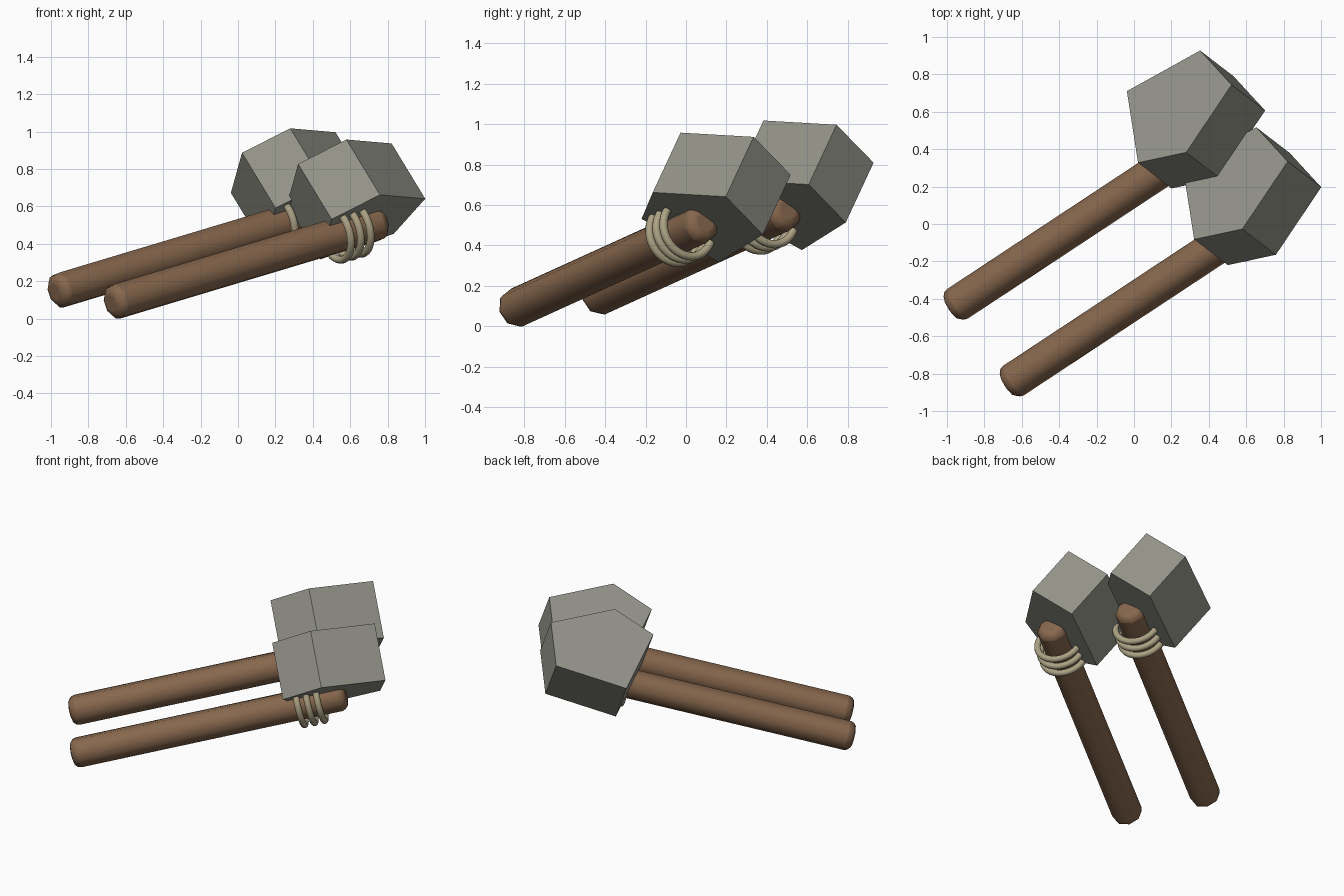
import bpy, bmesh, math
from mathutils import Matrix, Vector

cube = bpy.data.objects.get("Cube")
if cube:
    bpy.data.objects.remove(cube, do_unlink=True)


def material(name, color):
    m = bpy.data.materials.new(name)
    m.use_nodes = True
    m.diffuse_color = (*color, 1)
    m.node_tree.nodes["Principled BSDF"].inputs["Base Color"].default_value = (*color, 1)
    return m


wood = material("brown wood", (0.24, 0.135, 0.074))
stone = material("grey stone", (0.29, 0.29, 0.25))
rope = material("tan rope", (0.41, 0.36, 0.23))

# Hammer frame: local x runs along the handle, local z points up out of the head
along = Vector((1, 0.66, 0.3)).normalized()
up = Vector((-0.18, 0.137, 0.295))
up = (up - along * up.dot(along)).normalized()
side = up.cross(along)
frame = Matrix((along, side, up)).transposed().to_4x4()
AXIS_Y, AXIS_Z = -0.094, 0.419
HEAD_PROFILE = [(0.512, 0.178), (0.978, 0.136), (1.062, -0.164), (0.678, -0.369), (0.408, -0.252)]
HEAD_BOTTOM, HEAD_TOP = 0.443, 0.815


def finish(obj, name, mat, place, smooth):
    obj.name = name
    obj.data.materials.append(mat)
    obj.matrix_world = place @ obj.matrix_world
    if smooth:
        bpy.ops.object.select_all(action="DESELECT")
        obj.select_set(True)
        bpy.context.view_layer.objects.active = obj
        bpy.ops.object.shade_smooth_by_angle(angle=math.radians(60))


def on_axis(x, lift=0.0):
    turn = Matrix.Rotation(math.pi / 2, 4, "Y")
    return Matrix.Translation((x, AXIS_Y, AXIS_Z + lift)) @ turn


def add_handle(name, place, start=-1.0, end=0.79):
    bpy.ops.mesh.primitive_cylinder_add(vertices=8, radius=0.098, depth=end - start)
    obj = bpy.context.object
    obj.matrix_world = on_axis((start + end) / 2)
    # Rounded ends
    bevel = obj.modifiers.new("rounded_ends", "BEVEL")
    bevel.width, bevel.segments = 0.045, 3
    bevel.limit_method, bevel.angle_limit = "ANGLE", math.radians(60)
    finish(obj, name, wood, place, True)


def add_head(name, place):
    # Five-sided stone block
    bm = bmesh.new()
    base = bm.faces.new([bm.verts.new((x, y, HEAD_BOTTOM)) for x, y in HEAD_PROFILE])
    result = bmesh.ops.extrude_face_region(bm, geom=[base])
    top = [v for v in result["geom"] if isinstance(v, bmesh.types.BMVert)]
    bmesh.ops.translate(bm, verts=top, vec=(0, 0, HEAD_TOP - HEAD_BOTTOM))
    # Extruding can leave the starting face out, so close the underside if open
    bmesh.ops.holes_fill(bm, edges=[e for e in bm.edges if e.is_boundary])
    bmesh.ops.recalc_face_normals(bm, faces=bm.faces)
    mesh = bpy.data.meshes.new(name)
    bm.to_mesh(mesh)
    bm.free()
    obj = bpy.data.objects.new(name, mesh)
    bpy.context.collection.objects.link(obj)
    finish(obj, name, stone, place, False)


def add_binding(name, place, x):
    bpy.ops.mesh.primitive_torus_add(major_radius=0.142, minor_radius=0.021,
                                     major_segments=32, minor_segments=10)
    obj = bpy.context.object
    obj.matrix_world = on_axis(x, 0.01)
    finish(obj, name, rope, place, True)


# Two matching hammers side by side
for label, offset in (("back", (0, 0, 0)), ("front", (0.30, -0.41, -0.06))):
    place = Matrix.Translation(offset) @ frame
    add_handle(label + "_handle", place)
    add_head(label + "_head", place)
    for i in range(3):
        add_binding(f"{label}_binding_{i + 1}", place, 0.49 + 0.065 * i)
